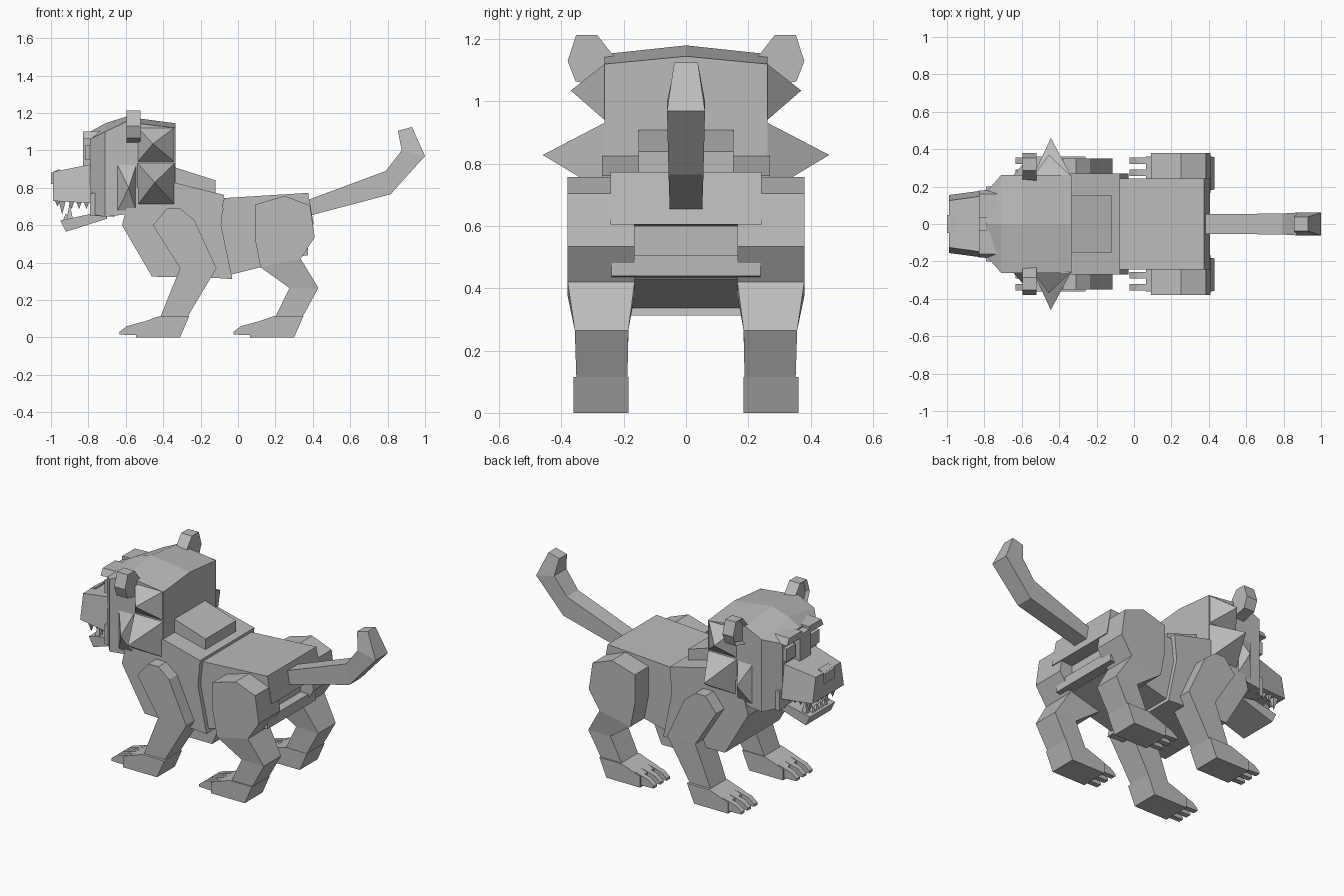
import bpy
import bmesh

cube = bpy.data.objects.get("Cube")
if cube:
    bpy.data.objects.remove(cube, do_unlink=True)

grey = bpy.data.materials.new("plain grey")
grey.use_nodes = True
colour = (0.5, 0.5, 0.5, 1)
grey.diffuse_color = colour
grey.node_tree.nodes["Principled BSDF"].inputs["Base Color"].default_value = colour


def loft(name, rings, pair=False, inset=0):
    """Join equal rings of points into a closed flat-faced solid."""
    bm = bmesh.new()
    loops = [[bm.verts.new(p) for p in ring] for ring in rings]
    n = len(loops[0])
    for a, b in zip(loops, loops[1:]):
        for i in range(n):
            j = (i + 1) % n
            bm.faces.new((a[i], a[j], b[j], b[i]))
    cap = bm.faces.new(loops[0])
    bm.faces.new(loops[-1])
    bmesh.ops.recalc_face_normals(bm, faces=bm.faces)
    if inset:
        bmesh.ops.inset_region(bm, faces=[cap], thickness=inset, depth=-inset)
    return finish(name, bm, pair)


def finish(name, bm, pair):
    mesh = bpy.data.meshes.new(name)
    bm.to_mesh(mesh)
    bm.free()
    mesh.materials.append(grey)
    obj = bpy.data.objects.new(name, mesh)
    bpy.context.collection.objects.link(obj)
    if pair:
        mirror = obj.modifiers.new("Mirror", "MIRROR")
        mirror.use_axis = (False, True, False)
        mirror.use_mirror_merge = False
    return obj


def prism(name, profile, y0, y1, pair=False):
    """Side profile (x, z) extruded across y."""
    return loft(name, [[(x, y, z) for x, z in profile] for y in (y0, y1)], pair)


def limb(name, levels, pair=True):
    """Levels of (front point, back point, inner y, outer y)."""
    rings = []
    for (xf, zf), (xb, zb), y0, y1 in levels:
        rings.append([(xf, y0, zf), (xf, y1, zf), (xb, y1, zb), (xb, y0, zb)])
    return loft(name, rings, pair)


def spike(name, base, tip):
    """Pyramid from a base loop to a tip, on both sides."""
    bm = bmesh.new()
    loop = [bm.verts.new(p) for p in base]
    top = bm.verts.new(tip)
    bm.faces.new(loop)
    for a, b in zip(loop, loop[1:] + loop[:1]):
        bm.faces.new((a, b, top))
    bmesh.ops.recalc_face_normals(bm, faces=bm.faces)
    return finish(name, bm, True)


def tooth(name, x, y, z, length, r=0.016):
    base = [(x - r, y - r, z), (x + r, y - r, z), (x + r, y + r, z), (x - r, y + r, z)]
    spike(name, base, (x, y, z + length))


# Torso
prism("chest", [(-0.6, 0.68), (-0.55, 0.8), (-0.33, 0.825), (-0.075, 0.762), (-0.09, 0.6),
                (-0.03, 0.312), (-0.12, 0.318), (-0.46, 0.325), (-0.62, 0.6)], -0.27, 0.27)
prism("hindquarters", [(-0.075, 0.745), (0.375, 0.773), (0.405, 0.605), (0.32, 0.6),
                       (0.32, 0.43), (0.12, 0.375), (-0.04, 0.335), (-0.09, 0.6)], -0.243, 0.243)
prism("rump_plate", [(0.3, 0.505), (0.375, 0.505), (0.375, 0.44), (0.3, 0.43)], -0.24, 0.24)
prism("shoulder_hump", [(-0.34, 0.91), (-0.12, 0.84), (-0.12, 0.76), (-0.34, 0.78)], -0.152, 0.152)

# Tail
limb("tail", [((0.36, 0.73), (0.36, 0.645), -0.052, 0.052),
              ((0.79, 0.89), (0.815, 0.765), -0.056, 0.056),
              ((0.875, 1.0), (1.0, 0.97), -0.061, 0.061),
              ((0.855, 1.105), (0.93, 1.125), -0.038, 0.038)], pair=False)

# Legs
prism("thigh", [(0.09, 0.53), (0.09, 0.71), (0.25, 0.757), (0.385, 0.705),
                (0.41, 0.535), (0.335, 0.42), (0.12, 0.375)], 0.165, 0.38, True)
limb("hind_shin", [((0.12, 0.375), (0.335, 0.42), 0.165, 0.38),
                   ((0.275, 0.265), (0.43, 0.265), 0.185, 0.357),
                   ((0.2, 0.11), (0.345, 0.11), 0.188, 0.352)])
prism("upper_foreleg", [(-0.455, 0.6), (-0.38, 0.69), (-0.31, 0.69), (-0.235, 0.63),
                        (-0.115, 0.37), (-0.31, 0.37)], 0.18, 0.35, True)
limb("lower_foreleg", [((-0.31, 0.37), (-0.115, 0.37), 0.18, 0.35),
                       ((-0.415, 0.11), (-0.27, 0.11), 0.19, 0.345)])

# Paws, each with three claws
for label, x in (("fore", -0.545), ("hind", 0.065)):
    prism(label + "_paw", [(x, 0), (x + 0.235, 0), (x + 0.285, 0.115), (x + 0.13, 0.115),
                           (x, 0.07)], 0.185, 0.362, True)
    for i in range(3):
        y = 0.21 + 0.064 * i
        prism(f"{label}_claw_{i}", [(x + 0.04, 0.012), (x + 0.04, 0.085), (x - 0.05, 0.06),
                                    (x - 0.088, 0.03), (x - 0.088, 0.015)],
              y - 0.017, y + 0.017, True)

# Head: sections of (x, half width, bottom, side top, ridge)
rings = []
for x, w, low, side, ridge in ((-0.335, 0.262, 0.705, 1.12, 1.145),
                               (-0.6, 0.262, 0.658, 1.152, 1.18),
                               (-0.71, 0.262, 0.645, 1.1, 1.145),
                               (-0.79, 0.17, 0.66, 1.06, 1.1)):
    rings.append([(x, -w, low), (x, -w, side), (x, 0, ridge), (x, w, side), (x, w, low)])
loft("head", rings)

# Mane points on each side
for name, x0, x1, z0, z1, tip in (
        ("upper_mane_point", -0.335, -0.54, 0.935, 1.125, (-0.455, 0.37, 1.035)),
        ("lower_mane_point", -0.335, -0.54, 0.705, 0.935, (-0.445, 0.46, 0.828)),
        ("cheek_mane_point", -0.54, -0.65, 0.665, 0.935, (-0.585, 0.33, 0.8))):
    y = 0.255
    spike(name, [(x0, y, z0), (x1, y, z0), (x1, y, z1), (x0, y, z1)], tip)
prism("cheek", [(-0.79, 0.65), (-0.66, 0.645), (-0.66, 0.78), (-0.79, 0.77)], 0.14, 0.2, True)

# Ears with hollow fronts
outline = [(0.22, 1.13), (0.285, 1.213), (0.353, 1.213), (0.38, 1.13), (0.355, 1.065), (0.25, 1.04)]
loft("ear", [[(x, y, z) for y, z in outline] for x in (-0.595, -0.52)], True, 0.018)

# Face
limb("brow", [((-0.83, 1.06), (-0.72, 1.06), 0.035, 0.18),
              ((-0.83, 1.1), (-0.72, 1.105), 0.035, 0.16)])
limb("eye", [((-0.815, 0.95), (-0.75, 0.95), 0.075, 0.165),
             ((-0.815, 1.03), (-0.75, 1.03), 0.075, 0.165)])
prism("nose_bridge", [(-0.83, 0.9), (-0.83, 1.08), (-0.74, 1.1), (-0.74, 0.9)], -0.055, 0.055)
loft("muzzle", [[(x, -low, z0), (x, low, z0), (x, top, z1), (x, -top, z1)]
                for x, low, top, z0, z1 in ((-0.74, 0.188, 0.16, 0.715, 0.935),
                                            (-0.99, 0.155, 0.125, 0.73, 0.885))])
prism("nose", [(-1.0, 0.82), (-1.0, 0.88), (-0.955, 0.9), (-0.955, 0.82)], -0.048, 0.048)
prism("lower_jaw", [(-0.95, 0.625), (-0.92, 0.565), (-0.7, 0.635), (-0.7, 0.69), (-0.79, 0.66)],
      -0.125, 0.125)

# Teeth
tooth("upper_fang", -0.94, 0.115, 0.735, -0.08, 0.02)
tooth("lower_fang", -0.9, 0.095, 0.63, 0.085, 0.018)
for i in range(3):
    tooth(f"upper_side_tooth_{i}", -0.89 + 0.04 * i, 0.13, 0.73, -0.045)
for i in range(2):
    tooth(f"upper_front_tooth_{i}", -0.965, 0.025 + 0.045 * i, 0.735, -0.035)
    tooth(f"lower_front_tooth_{i}", -0.92, 0.02 + 0.04 * i, 0.625, 0.04)
